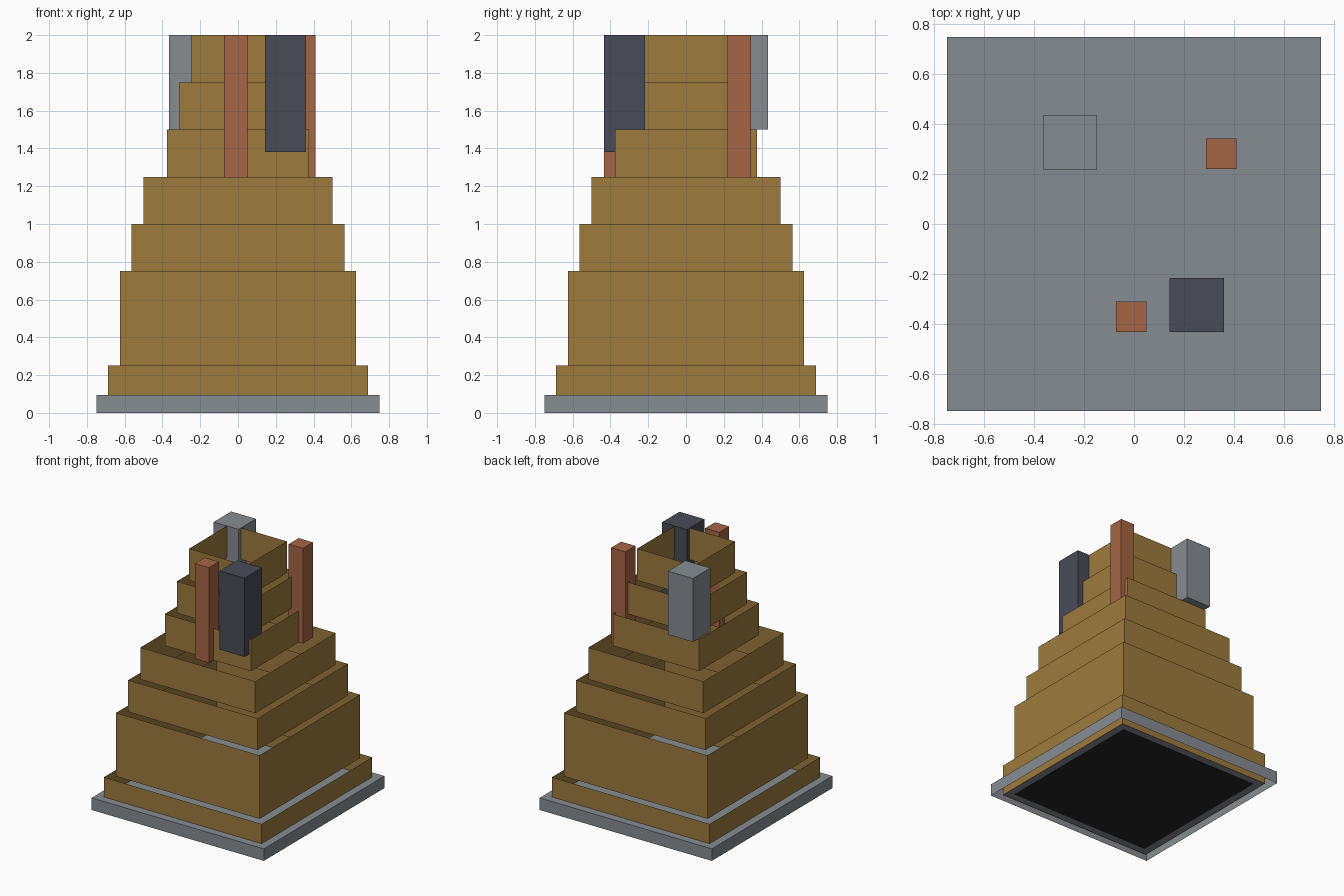
import bpy, bmesh

if "Cube" in bpy.data.objects:
    bpy.data.objects.remove(bpy.data.objects["Cube"])


def material(name, rgb):
    m = bpy.data.materials.new(name)
    m.diffuse_color = (*rgb, 1.0)
    m.use_nodes = True
    m.node_tree.nodes["Principled BSDF"].inputs["Base Color"].default_value = m.diffuse_color
    return m


BRASS = material("brass_brown", (0.337, 0.198, 0.047))
GRAY = material("steel_gray", (0.238, 0.262, 0.287))
COPPER = material("copper", (0.376, 0.130, 0.058))
DARK = material("dark_iron", (0.065, 0.072, 0.093))
BLACK = material("black", (0.018, 0.018, 0.018))


def box(name, mat, x, y, z, skip=()):
    """Box from (min, max) ranges; skip may drop its 'top' and/or 'bottom'."""
    bm = bmesh.new()
    bmesh.ops.create_cube(bm, size=1.0)
    for v in bm.verts:
        v.co = [r[0] if c < 0 else r[1] for c, r in zip(v.co, (x, y, z))]
    bm.normal_update()
    drop = [f for f in bm.faces
            if (f.normal.z > 0.5 and "top" in skip)
            or (f.normal.z < -0.5 and "bottom" in skip)]
    bmesh.ops.delete(bm, geom=drop, context='FACES')
    mesh = bpy.data.meshes.new(name)
    bm.to_mesh(mesh)
    bm.free()
    mesh.materials.append(mat)
    obj = bpy.data.objects.new(name, mesh)
    bpy.context.collection.objects.link(obj)
    return obj


def plate(name, mat, half, z):
    """Flat square facing down."""
    return box(name, mat, (-half, half), (-half, half), (z, z + 0.002), ("top",))


# Base slab, open underneath
box("base_slab", GRAY, (-0.75, 0.75), (-0.75, 0.75), (0, 0.095), ("bottom",))

# Stepped tower: open square rings of thin wall
tiers = [(0.6875, 0, 0.25), (0.625, 0.25, 0.75), (0.5625, 0.75, 1.0),
         (0.5, 1.0, 1.25), (0.375, 1.25, 1.5), (0.3125, 1.5, 1.75),
         (0.25, 1.75, 2.0)]
for i, (h, z0, z1) in enumerate(tiers):
    box(f"tier_wall_{i + 1}", BRASS, (-h, h), (-h, h), (z0, z1), ("top", "bottom"))

# Underside plates
plate("underside_rim", GRAY, 0.686, 0.003)
plate("underside_center", BLACK, 0.625, 0.0)

# Upright posts around the top
box("front_post", COPPER, (-0.073, 0.05), (-0.433, -0.31), (1.25, 2.0))
box("back_post", COPPER, (0.288, 0.411), (0.22, 0.343), (1.25, 2.0))
box("dark_column", DARK, (0.143, 0.36), (-0.433, -0.216), (1.38, 2.0))
box("gray_column", GRAY, (-0.365, -0.148), (0.218, 0.435), (1.5, 2.0))
